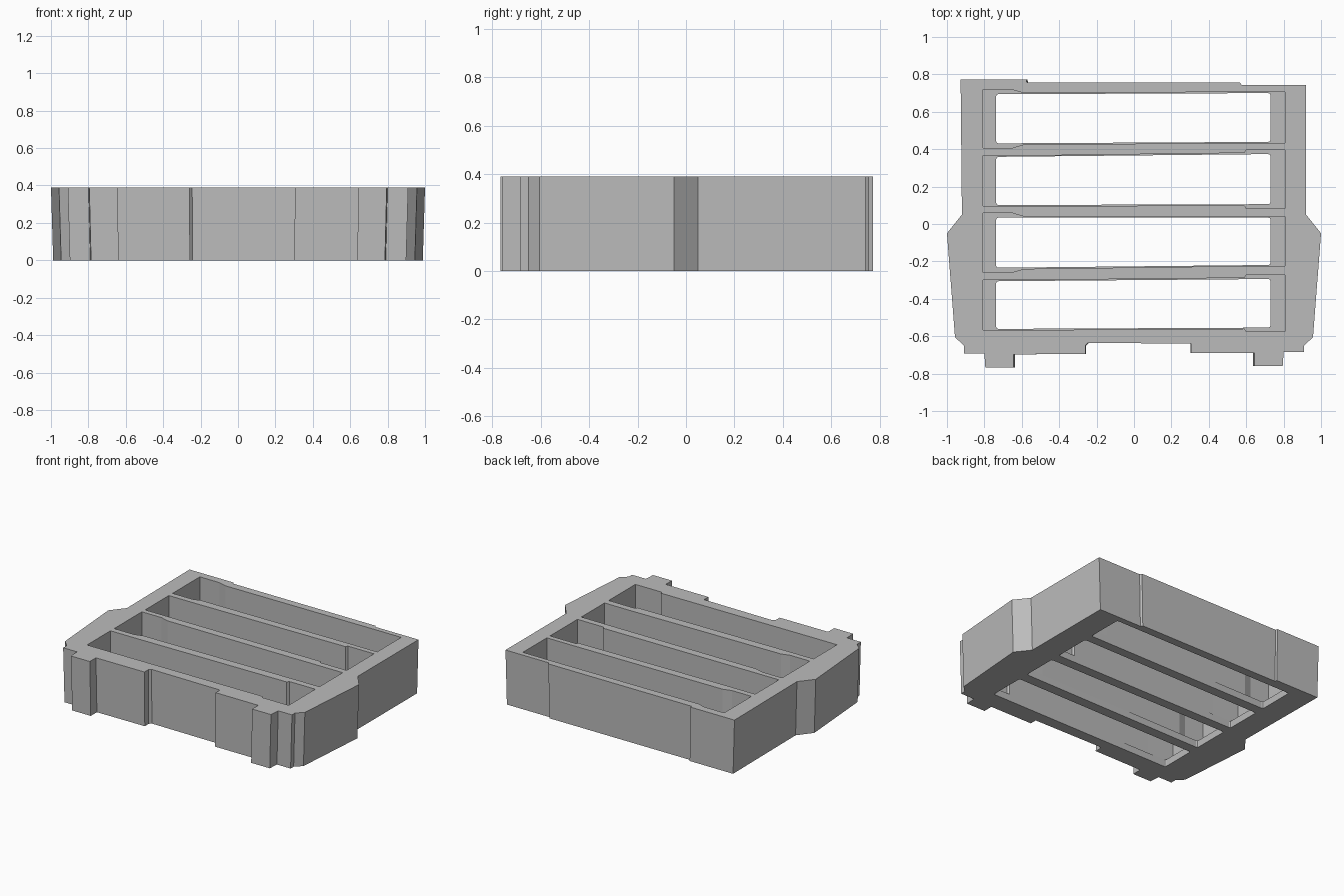
import bpy
import bmesh

# Remove the default cube only
cube = bpy.data.objects.get("Cube")
if cube:
    bpy.data.objects.remove(cube, do_unlink=True)

HEIGHT = 0.39
LEDGE = 0.05

grey = bpy.data.materials.new("light grey")
grey.use_nodes = True
colour = (0.5, 0.5, 0.5, 1)
grey.diffuse_color = colour
grey.node_tree.nodes["Principled BSDF"].inputs["Base Color"].default_value = colour


def prism(name, outline, bottom, top, rounding=0, taper=1):
    """Extrude a flat outline between two heights, narrowing in x at the bottom."""
    bm = bmesh.new()
    face = bm.faces.new([bm.verts.new((x * taper, y, bottom)) for x, y in outline])
    result = bmesh.ops.extrude_face_region(bm, geom=[face])
    for item in result["geom"]:
        if isinstance(item, bmesh.types.BMVert):
            item.co.x /= taper
            item.co.z = top
    if rounding:
        upright = [e for e in bm.edges
                   if abs(e.verts[0].co.z - e.verts[1].co.z) > 0.01]
        bmesh.ops.bevel(bm, geom=upright, offset=rounding, segments=2,
                        profile=0.5, affect="EDGES")
    bmesh.ops.recalc_face_normals(bm, faces=bm.faces)
    mesh = bpy.data.meshes.new(name)
    bm.to_mesh(mesh)
    bm.free()
    mesh.materials.append(grey)
    obj = bpy.data.objects.new(name, mesh)
    bpy.context.collection.objects.link(obj)
    return obj


def cut(target, cutter):
    """Subtract a cutter from the target and discard it."""
    modifier = target.modifiers.new("cut", "BOOLEAN")
    modifier.operation = "DIFFERENCE"
    modifier.solver = "EXACT"
    modifier.object = cutter
    bpy.context.view_layer.objects.active = target
    bpy.ops.object.modifier_apply(modifier=modifier.name)
    bpy.data.objects.remove(cutter, do_unlink=True)


# Tray body: stepped back edge, flared sides, front feet and front recess
back = [(-0.927, 0.772), (-0.577, 0.772), (-0.573, 0.757),
        (0.567, 0.757), (0.575, 0.742), (0.92, 0.742)]
left_side = [(0.92, 0.05), (1, -0.05), (0.957, -0.605), (0.91, -0.65)]
left_foot = [(0.91, -0.685), (0.8, -0.685), (0.795, -0.76),
             (0.645, -0.76), (0.645, -0.69)]
recess = [(0.305, -0.69), (0.305, -0.64), (-0.245, -0.635),
          (-0.26, -0.65), (-0.26, -0.695)]
right_foot = [(-x, y - 0.007) for x, y in reversed(left_foot)]
right_side = [(-x, y) for x, y in reversed(left_side)]
body = prism("slotted_tray", back + left_side + left_foot + recess
             + right_foot + right_side, 0, HEIGHT, taper=0.988)

# Slots: low and high edge at the right end, then at the left end,
# and which end is widened
slots = [
    (0.425, 0.70, 0.433, 0.706, "right"),
    (0.095, 0.365, 0.10, 0.38, "left"),
    (-0.24, 0.04, -0.225, 0.04, "right"),
    (-0.567, -0.30, -0.56, -0.288, "left"),
]
END, WIDE, STEP = 0.807, 0.65, 0.59
for low_r, high_r, low_l, high_l, widened in slots:
    wide_r = 0.018 if widened == "right" else 0
    wide_l = 0.016 if widened == "left" else 0
    pocket = [(-END, low_r - wide_r), (-WIDE, low_r - wide_r), (-STEP, low_r),
              (STEP, low_l), (STEP + 0.01, low_l - wide_l), (END, low_l - wide_l),
              (END, high_l + wide_l), (STEP + 0.01, high_l + wide_l), (STEP, high_l),
              (-STEP, high_r), (-WIDE, high_r + wide_r), (-END, high_r + wide_r)]
    cut(body, prism("pocket_cutter", pocket, LEDGE, HEIGHT + 0.1))

    # Narrower opening through the floor leaves a ledge at each end
    gap = 0.006
    opening = [(-0.737, low_r + gap), (0.73, low_l + gap),
               (0.73, high_l - gap), (-0.737, high_r - gap)]
    cut(body, prism("opening_cutter", opening, -0.1, LEDGE + 0.05, rounding=0.012))
